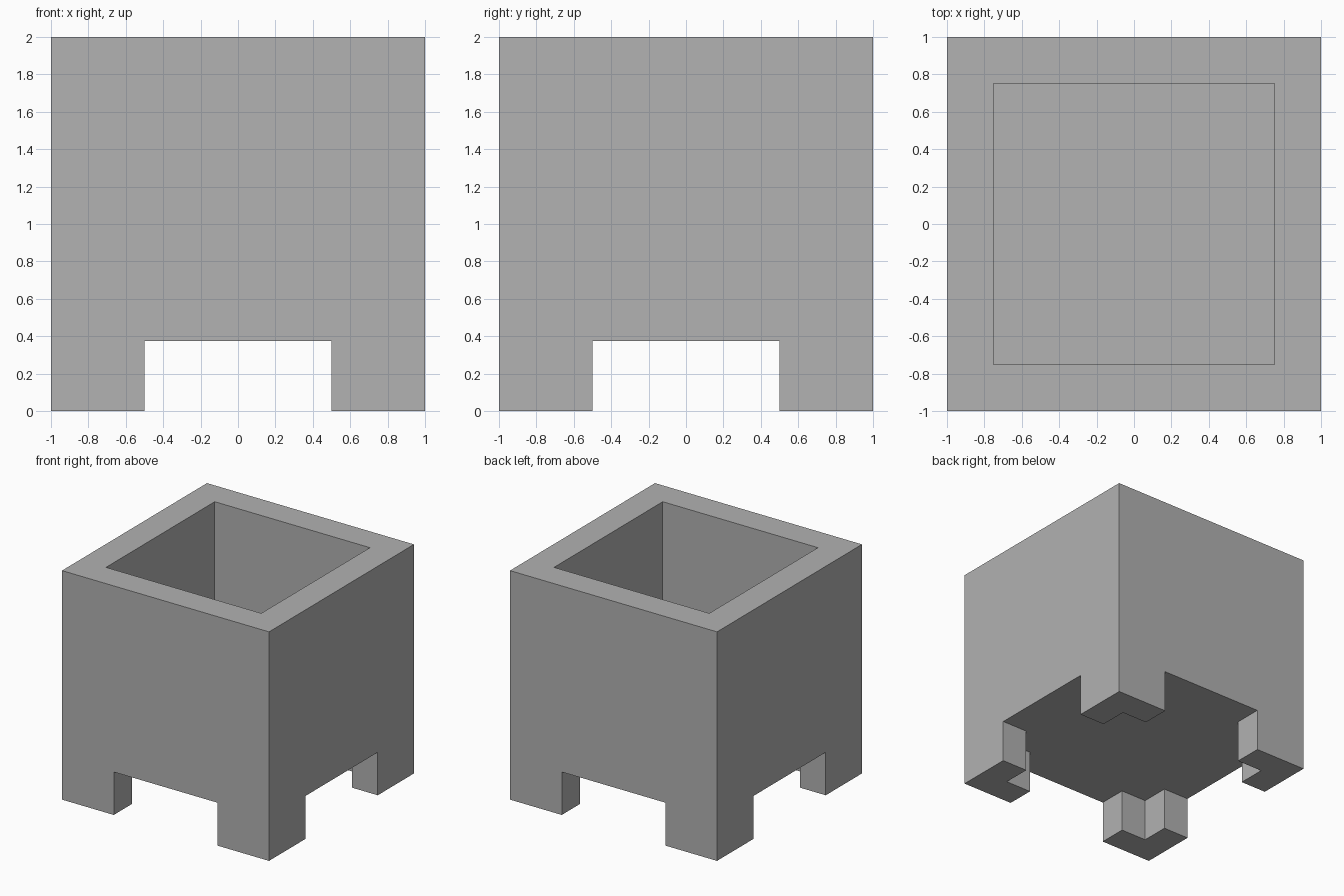
import bpy, bmesh

if "Cube" in bpy.data.objects:
    bpy.data.objects.remove(bpy.data.objects["Cube"])

HALF, HEIGHT = 1.0, 2.0     # outer block
INNER = 0.75                # inside of the walls
FOOT_IN = 0.5               # inner end of each foot
FOOT_H = 0.375              # foot height
FLOOR_Z = 0.5               # inside floor of the pot
OVER = 0.2                  # how far cutters stick out


def prism(name, outline, z0, z1):
    """Extrude a flat outline upward from z0 to z1."""
    bm = bmesh.new()
    face = bm.faces.new([bm.verts.new((x, y, z0)) for x, y in outline])
    top = bmesh.ops.extrude_face_region(bm, geom=[face])["geom"]
    bmesh.ops.translate(bm, vec=(0, 0, z1 - z0),
                        verts=[g for g in top if isinstance(g, bmesh.types.BMVert)])
    bmesh.ops.recalc_face_normals(bm, faces=bm.faces)
    mesh = bpy.data.meshes.new(name)
    bm.to_mesh(mesh)
    bm.free()
    obj = bpy.data.objects.new(name, mesh)
    bpy.context.collection.objects.link(obj)
    return obj


def square(h):
    return [(h, -h), (h, h), (-h, h), (-h, -h)]


def carve(target, cutter):
    """Subtract the cutter for good, then remove it."""
    cutter.hide_render = True
    mod = target.modifiers.new("carve", 'BOOLEAN')
    mod.operation, mod.solver, mod.object = 'DIFFERENCE', 'EXACT', cutter
    bpy.context.view_layer.objects.active = target
    bpy.ops.object.modifier_apply(modifier=mod.name)
    bpy.data.objects.remove(cutter)


# Square pot with walls and feet in one solid
pot = prism("footed_square_pot", square(HALF), 0, HEIGHT)
grey = bpy.data.materials.new("plain grey")
grey.diffuse_color = (0.445, 0.445, 0.445, 1)
grey.use_nodes = True
grey.node_tree.nodes["Principled BSDF"].inputs["Base Color"].default_value = grey.diffuse_color
pot.data.materials.append(grey)

# Hollow open at the top
carve(pot, prism("hollow_cutter", square(INNER), FLOOR_Z, HEIGHT + OVER))

# Stepped cross under the pot leaves four L-shaped corner feet
out = HALF + OVER
corner = [(out, FOOT_IN), (INNER, FOOT_IN), (INNER, INNER),
          (FOOT_IN, INNER), (FOOT_IN, out)]
cross = []
for _ in range(4):
    cross += corner
    corner = [(-y, x) for x, y in corner]
carve(pot, prism("foot_gap_cutter", cross, -OVER, FOOT_H))

for poly in pot.data.polygons:
    poly.use_smooth = False
    poly.material_index = 0
